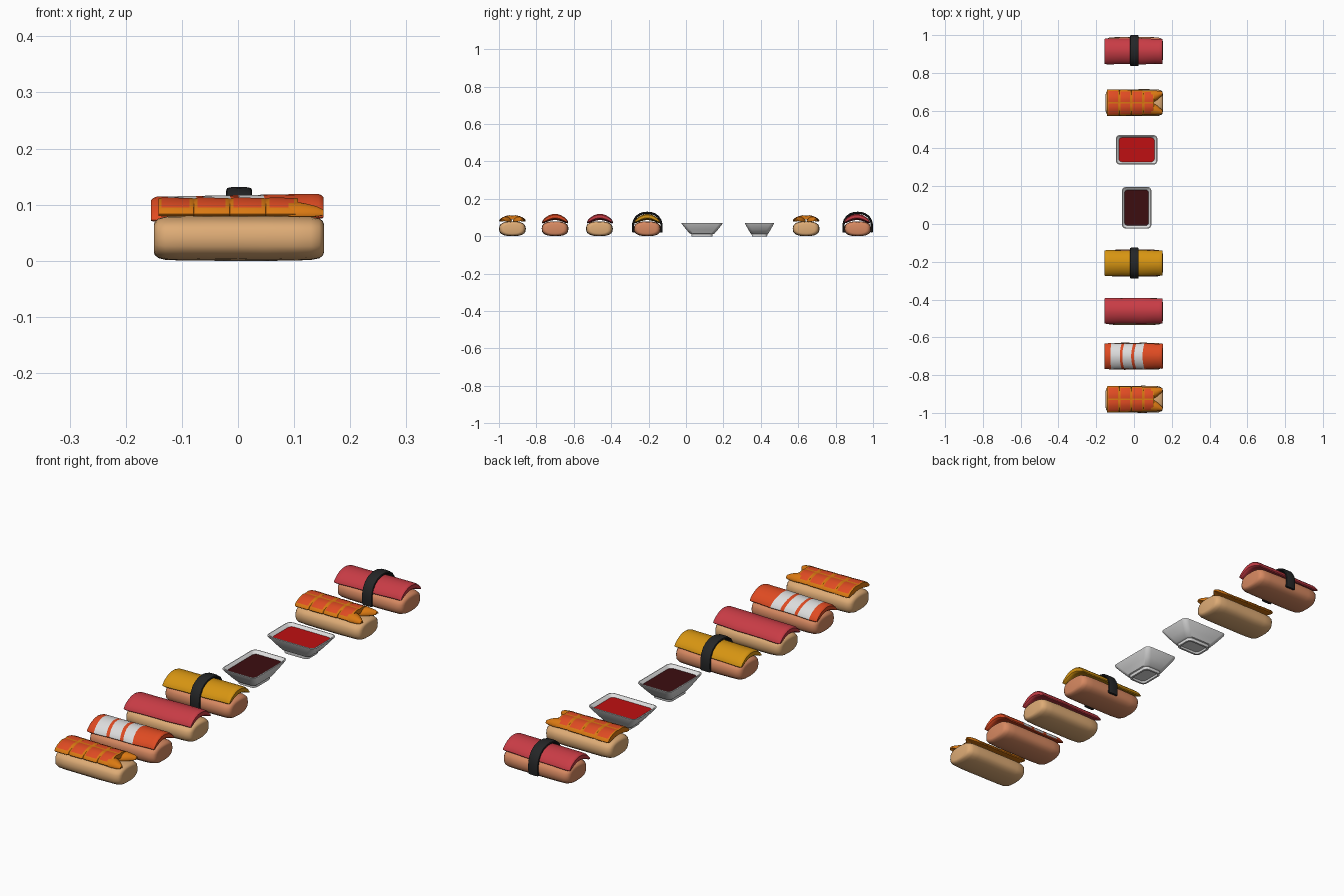
import bpy, bmesh, math, random
from mathutils import Vector

if "Cube" in bpy.data.objects:
    bpy.data.objects.remove(bpy.data.objects["Cube"])

random.seed(4)


def material(name, r, g, b):
    m = bpy.data.materials.new(name)
    m.diffuse_color = (r, g, b, 1)
    m.use_nodes = True
    m.node_tree.nodes["Principled BSDF"].inputs["Base Color"].default_value = m.diffuse_color
    return m


RICE = material("light rice", 0.73, 0.41, 0.18)
RICE_DARK = material("rosy rice", 0.68, 0.25, 0.12)
TUNA = material("tuna red", 0.58, 0.045, 0.06)
SALMON = material("salmon orange", 0.74, 0.07, 0.016)
AMBER = material("shrimp amber", 0.70, 0.19, 0.006)
EGG = material("egg yellow", 0.68, 0.30, 0.006)
WHITE = material("white", 0.72, 0.72, 0.72)
NORI = material("seaweed black", 0.018, 0.019, 0.02)
SOY = material("soy brown", 0.045, 0.004, 0.005)
CHILI = material("chili red", 0.52, 0.005, 0.006)


def loft(name, rings, mats, loc=(0, 0, 0), rule=None, angle=40):
    """Skin a list of closed rings, cap both ends; rule(i, j) picks the side colour."""
    bm = bmesh.new()
    vs = [[bm.verts.new(p) for p in ring] for ring in rings]
    n = len(rings[0])
    for i in range(len(vs) - 1):
        for j in range(n):
            k = (j + 1) % n
            f = bm.faces.new((vs[i][j], vs[i][k], vs[i + 1][k], vs[i + 1][j]))
            f.material_index = rule(i, j) if rule else 0
    bm.faces.new(vs[0])
    bm.faces.new(vs[-1])
    bmesh.ops.recalc_face_normals(bm, faces=bm.faces)
    me = bpy.data.meshes.new(name)
    bm.to_mesh(me)
    bm.free()
    for m in mats:
        me.materials.append(m)
    me.shade_smooth()
    me.set_sharp_from_angle(angle=math.radians(angle))
    ob = bpy.data.objects.new(name, me)
    ob.location = loc
    bpy.context.collection.objects.link(ob)
    return ob


def spow(v, e):
    return math.copysign(abs(v) ** e, v)


# ---- rice block: lumpy rounded loaf ----
def rice(name, y, mat):
    rings = []
    for x, s in ((-.15, .62), (-.148, .76), (-.142, .88), (-.13, .96), (-.1, .99), (-.05, 1), (0, .99),
                 (.05, 1), (.1, .99), (.13, .97), (.145, .89), (.151, .78), (.153, .64)):
        ring = []
        for k in range(24):
            a = k * math.tau / 24
            r = s * random.uniform(.985, 1.0)
            ring.append((x, .072 * r * spow(math.cos(a), .8), .04 + .04 * r * spow(math.sin(a), .75)))
        rings.append(ring)
    loft(name, rings, [mat], (0, y, 0))


# ---- arched slice section, used by all toppings ----
HALF = [.06, .25, .5, .74, .88, .96]
TS = [-1] + [-t for t in reversed(HALF)] + HALF + [1]
NT = len(TS)


def section(x, hw, h, base, rise, yc=0, bow=0, groove=0):
    def pt(t, side):
        z = base + rise * (1 - t * t) + side * h * math.sqrt(1 - t ** 4)
        if abs(t) < .1 and side > 0:
            z -= groove
        return (x + bow * t * t, yc + hw * t, z)
    return [pt(t, 1) for t in TS] + [pt(t, -1) for t in reversed(TS[1:-1])]


def slice_topping(name, y, mats, bands=()):
    xs = [-.155, -.152, -.145, -.13, .08, .11, .13, .143, .149, .152]
    if not bands:
        xs += [-.07, 0, .04]
    xs = sorted(xs + [e for b in bands for e in b])
    rings = []
    for x in xs:
        edge = min(x + .155, .152 - x)
        k = min(1, .55 + math.sqrt(max(edge, 0)) * 4.5)
        wob = .002 * math.sin(x * 40)
        bow = .012 * (1 - (x / .155) ** 2) if bands else 0
        rings.append(section(x, .0675 + wob - .003 * (1 - k), .014 * k,
                             .075 + .018 * x, .028, bow=bow))

    def rule(i, j):
        mid = (xs[i] + xs[i + 1]) / 2
        return 1 if j < NT - 1 and any(a < mid < b for a, b in bands) else 0
    loft(name, rings, mats, (0, y, 0), rule)


# ---- butterflied shrimp: four shell segments and a forked tail ----
def shrimp(name, y):
    edges = [-.142, -.078, -.014, .05, .108]
    rings, seam = [], []
    for n in range(4):
        a, b = edges[n], edges[n + 1]
        w = .071 - .002 * n
        for x, k, c in ((a, .88, 1), (a + .006, 1, 0), ((a + b) / 2, 1, 0), (b - .008, .97, 1), (b - .001, .9, 1)):
            rings.append(section(x, w * (.75 + .25 * k), .0125 * k, .083, .018, groove=.003))
            seam.append(c)

    def rule(i, j):
        red = j < NT - 1 and .06 < abs(TS[j] + TS[j + 1]) / 2 < .88
        return 1 if red and not seam[i] else 0
    loft(name + "_body", rings, [AMBER, SALMON], (0, y, 0), rule)
    for s, side in ((-1, "front"), (1, "back")):
        fin = [section(x, hw, h, .082, r, yc=s * c) for x, c, hw, h, r in (
            (.09, .033, .03, .011, .012), (.11, .036, .029, .011, .011), (.125, .04, .023, .01, .009),
            (.14, .046, .016, .008, .007), (.152, .05, .008, .004, .005))]
        loft(f"{name}_tail_{side}", fin, [AMBER], (0, y, 0))


# ---- seaweed band: strip swept over the top, open underneath ----
def band(name, y):
    side = [(.074, .02), (.0765, .04), (.0755, .065), (.07, .085), (.058, .104), (.04, .117), (.02, .1235)]
    path = [Vector(p) for p in side + [(0, .1255)] + [(-a, b) for a, b in reversed(side)]]
    rings = []
    for i, p in enumerate(path):
        d = (path[min(i + 1, len(path) - 1)] - path[max(i - 1, 0)]).normalized()
        nrm = Vector((d.y, -d.x))
        ring = []
        for k in range(12):
            a = k * math.tau / 12
            q = p + nrm * .006 * spow(math.sin(a), .7)
            ring.append((.002 + .023 * spow(math.cos(a), .5), q.x, q.y))
        rings.append(ring)
    loft(name, rings, [NORI], (0, y, 0))


# ---- sauce dish: stacked rounded rectangles ----
def rounded(hx, hy, r, z, seg=4):
    pts = []
    for q, (sx, sy) in enumerate(((1, 1), (-1, 1), (-1, -1), (1, -1))):
        for k in range(seg + 1):
            a = (q + k / seg) * math.pi / 2
            pts.append((sx * (hx - r) + r * math.cos(a), sy * (hy - r) + r * math.sin(a), z))
    return pts


def dish(name, x, y, turned, sauce):
    def lay(dx, dy, r, z):
        return rounded(dy, dx, r, z) if turned else rounded(dx, dy, r, z)
    rings = [lay(*p) for p in (
        (.046, .031, .012, .008), (.048, .033, .013, 0), (.056, .041, .018, 0), (.057, .042, .018, .012),
        (.066, .047, .02, .014), (.085, .06, .02, .036), (.109, .077, .02, .066), (.11, .078, .02, .07),
        (.106, .074, .018, .071), (.1, .069, .017, .067), (.07, .045, .016, .03))]
    loft(name, rings, [WHITE], (x, y, 0), angle=35)
    loft(name + "_sauce", [lay(.072, .047, .016, .034), lay(.094, .064, .016, .06)], [sauce], (x, y, 0))


# ---- the row, front to back ----
rice("shrimp_rice_front", -.928, RICE)
shrimp("shrimp_front", -.928)

rice("salmon_rice", -.70, RICE_DARK)
slice_topping("salmon_slice", -.70, [SALMON, WHITE],
              ((-.125, -.075), (-.062, -.015), (0, .045)))

rice("tuna_rice", -.463, RICE)
slice_topping("tuna_slice", -.46, [TUNA])

rice("egg_rice", -.207, RICE_DARK)
slice_topping("egg_slice", -.207, [EGG])
band("egg_seaweed_band", -.207)

dish("soy_dish", .014, .086, True, SOY)
dish("chili_dish", .014, .393, False, CHILI)

rice("shrimp_rice_back", .642, RICE)
shrimp("shrimp_back", .642)

rice("banded_tuna_rice", .918, RICE_DARK)
slice_topping("banded_tuna_slice", .914, [TUNA])
band("tuna_seaweed_band", .918)
